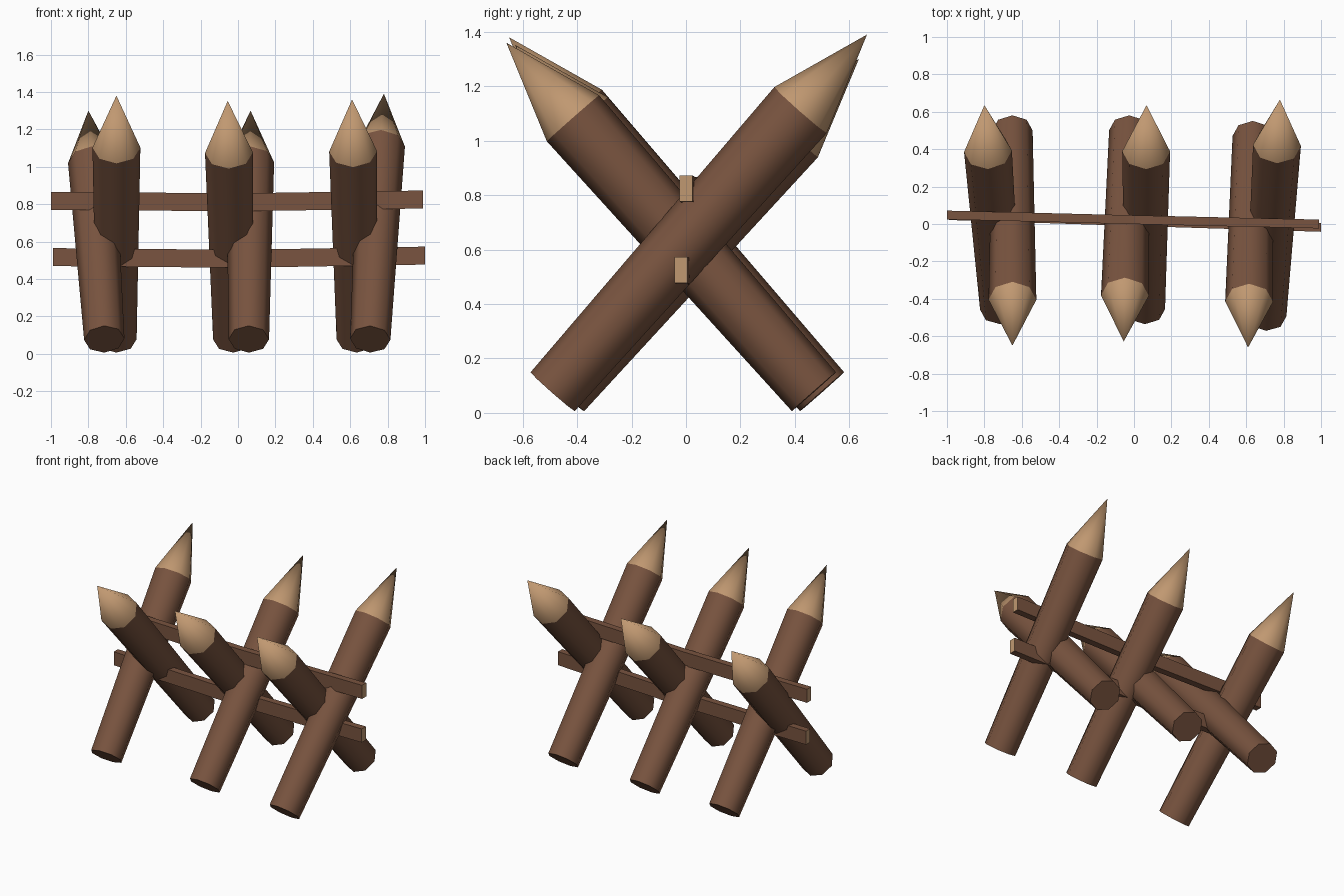
import bpy, bmesh, math
from mathutils import Vector

if "Cube" in bpy.data.objects:
    bpy.data.objects.remove(bpy.data.objects["Cube"])


def material(name, rgb):
    m = bpy.data.materials.new(name)
    m.diffuse_color = (*rgb, 1)
    m.use_nodes = True
    m.node_tree.nodes["Principled BSDF"].inputs["Base Color"].default_value = m.diffuse_color
    return m


BARK = material("brown bark", (0.19, 0.088, 0.05))
CUT = material("tan cut wood", (0.53, 0.315, 0.165))


def finish(bm, name):
    bmesh.ops.recalc_face_normals(bm, faces=bm.faces)
    me = bpy.data.meshes.new(name)
    bm.to_mesh(me)
    bm.free()
    me.materials.append(BARK)
    me.materials.append(CUT)
    ob = bpy.data.objects.new(name, me)
    bpy.context.collection.objects.link(ob)


def stake(name, base, tip, sides=8, r_base=0.108, r_top=0.128, point=0.37):
    """Tapered log with a sharpened, pale point."""
    base, tip = Vector(base), Vector(tip)
    axis = (tip - base).normalized()
    side = Vector((1, 0, 0))
    side = (side - axis * side.dot(axis)).normalized()
    up = axis.cross(side)
    bm = bmesh.new()

    def ring(centre, r):
        angles = [2 * math.pi * i / sides for i in range(sides)]
        return [bm.verts.new(centre + r * (math.cos(a) * side + math.sin(a) * up))
                for a in angles]

    low, high = ring(base, r_base), ring(tip - axis * point, r_top)
    apex = bm.verts.new(tip)
    bm.faces.new(low)
    for i in range(sides):
        j = (i + 1) % sides
        body = bm.faces.new((low[i], low[j], high[j], high[i]))
        cone = bm.faces.new((high[i], high[j], apex))
        body.smooth = cone.smooth = True
        cone.material_index = 1
        for pair in ((low[i], low[j]), (high[i], high[j])):
            bm.edges.get(pair).smooth = False
    finish(bm, name)


def rail(name, stations, thick=0.047, high=0.096):
    """Slightly bowed plank with pale sawn ends."""
    bm = bmesh.new()
    rings = [[bm.verts.new((x, y + sy * thick / 2, z + sz * high / 2))
              for sy, sz in ((-1, -1), (1, -1), (1, 1), (-1, 1))]
             for x, y, z in stations]
    for a, b in zip(rings, rings[1:]):
        for i in range(4):
            j = (i + 1) % 4
            bm.faces.new((a[i], a[j], b[j], b[i]))
    for end in (rings[0], rings[-1]):
        bm.faces.new(end).material_index = 1
    finish(bm, name)


# Stakes pointing forward, then stakes pointing back: (base, tip)
forward = [((-0.65, 0.50, 0.078), (-0.65, -0.65, 1.38)),
           ((-0.025, 0.50, 0.078), (-0.055, -0.628, 1.352)),
           ((0.635, 0.47, 0.078), (0.61, -0.66, 1.36))]
backward = [((-0.715, -0.455, 0.078), (-0.80, 0.635, 1.30)),
            ((0.058, -0.455, 0.078), (0.067, 0.635, 1.30)),
            ((0.707, -0.49, 0.078), (0.78, 0.665, 1.39))]
for label, group in (("front", forward), ("back", backward)):
    for i, (b, t) in enumerate(group, 1):
        stake(f"{label}_stake_{i}", b, t)

# Cross rails
rail("upper_rail", [(-1.0, 0.048, 0.818), (0, 0.023, 0.810), (0.99, 0.0, 0.825)])
rail("lower_rail", [(-0.99, 0.045, 0.517), (0, 0.013, 0.508), (1.0, -0.018, 0.525)])
